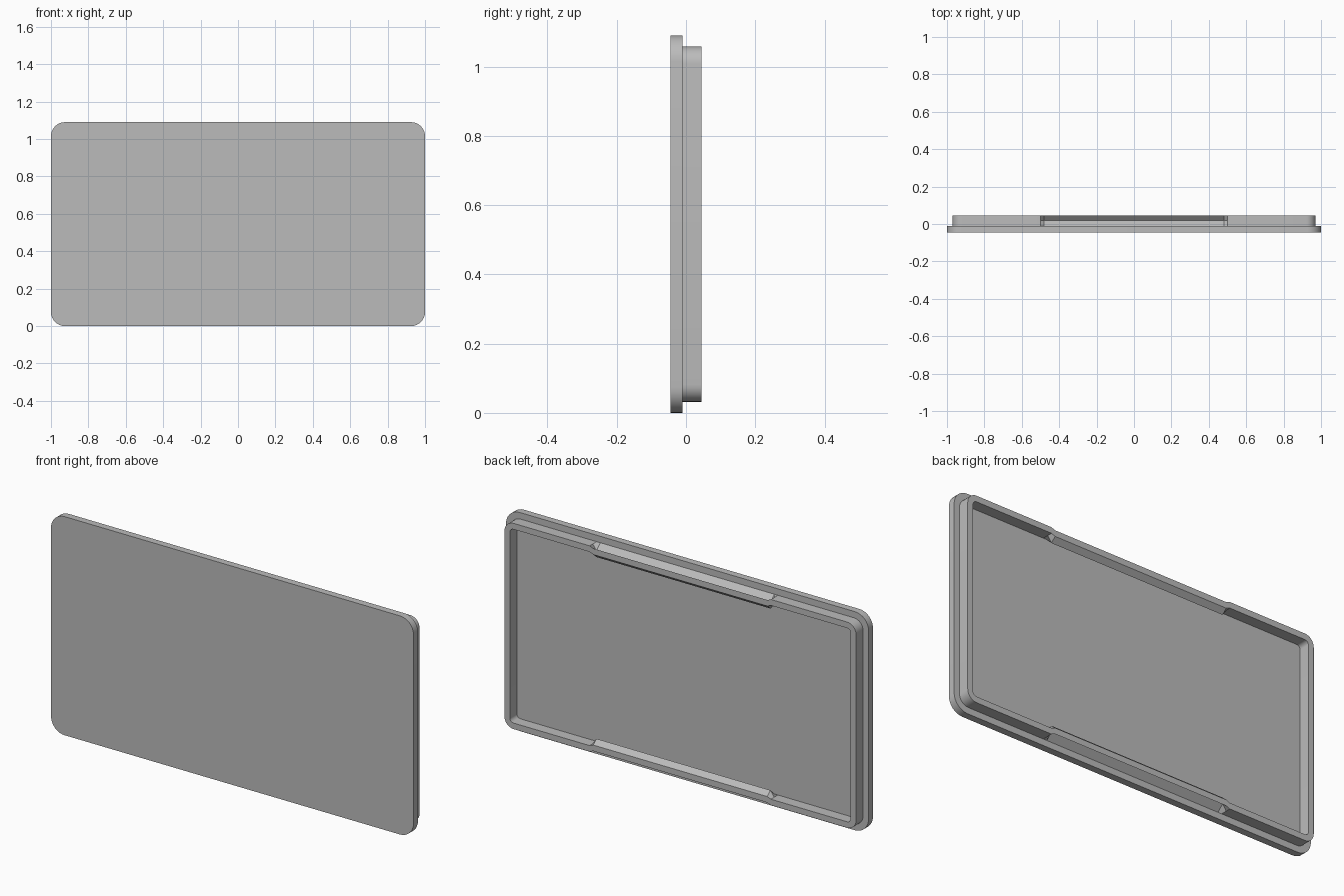
import bpy, bmesh, math

cube = bpy.data.objects.get("Cube")
if cube:
    bpy.data.objects.remove(cube, do_unlink=True)

HEIGHT = 1.09
MID = HEIGHT / 2

grey = bpy.data.materials.new("plain grey")
grey.use_nodes = True
colour = (0.5, 0.5, 0.5, 1)
grey.diffuse_color = colour
grey.node_tree.nodes["Principled BSDF"].inputs["Base Color"].default_value = colour


def rounded_outline(half_x, half_z, radius, stops=(), steps=8):
    """Counter-clockwise (x, z) outline; stops are extra x points on the long edges."""
    points = []
    for quarter, (sx, sz) in enumerate([(1, 1), (-1, 1), (-1, -1), (1, -1)]):
        for i in range(steps + 1):
            a = (quarter + i / steps) * math.pi / 2
            points.append((sx * (half_x - radius) + radius * math.cos(a),
                           sz * (half_z - radius) + radius * math.sin(a)))
        if quarter == 0:
            points += [(x, half_z) for x in sorted(stops, reverse=True)]
        if quarter == 2:
            points += [(x, -half_z) for x in sorted(stops)]
    return points


def add_loop(bm, outline, y, bend=0.0):
    """Ring of vertices at y, with its middle span pushed inward by bend."""
    ring = []
    for x, z in outline:
        push = bend if abs(x) < 0.49 else 0
        ring.append(bm.verts.new((x, y, MID + z - math.copysign(push, z) * (abs(z) > 0.48))))
    return ring


def bridge(bm, a, b):
    for i in range(len(a)):
        j = (i + 1) % len(a)
        bm.faces.new((a[i], a[j], b[j], b[i]))


def finish(bm, name):
    bmesh.ops.recalc_face_normals(bm, faces=bm.faces[:])
    mesh = bpy.data.meshes.new(name)
    bm.to_mesh(mesh)
    bm.free()
    mesh.materials.append(grey)
    obj = bpy.data.objects.new(name, mesh)
    bpy.context.collection.objects.link(obj)
    bpy.ops.object.select_all(action='DESELECT')
    obj.select_set(True)
    bpy.context.view_layer.objects.active = obj
    bpy.ops.object.shade_smooth_by_angle(angle=math.radians(20))


# Flat front plate
bm = bmesh.new()
outline = rounded_outline(1.0, MID, 0.075)
front, back = add_loop(bm, outline, -0.045), add_loop(bm, outline, -0.01)
bridge(bm, front, back)
bm.faces.new(front)
bm.faces.new(back)
finish(bm, "front_plate")

# Raised rim whose long walls fold inward to form a grip groove
bm = bmesh.new()
stops = (-0.5, -0.48, 0.48, 0.5)
outer = rounded_outline(0.97, MID - 0.032, 0.05, stops)
inner = rounded_outline(0.94, MID - 0.062, 0.02, stops)
levels = [(-0.01, 0.0), (0.02, 0.03), (0.045, 0.008)]
rings = [add_loop(bm, outer, y, bend) for y, bend in levels]
rings += [add_loop(bm, inner, y, bend) for y, bend in reversed(levels)]
for k in range(len(rings)):
    bridge(bm, rings[k], rings[(k + 1) % len(rings)])
finish(bm, "grip_rim")
